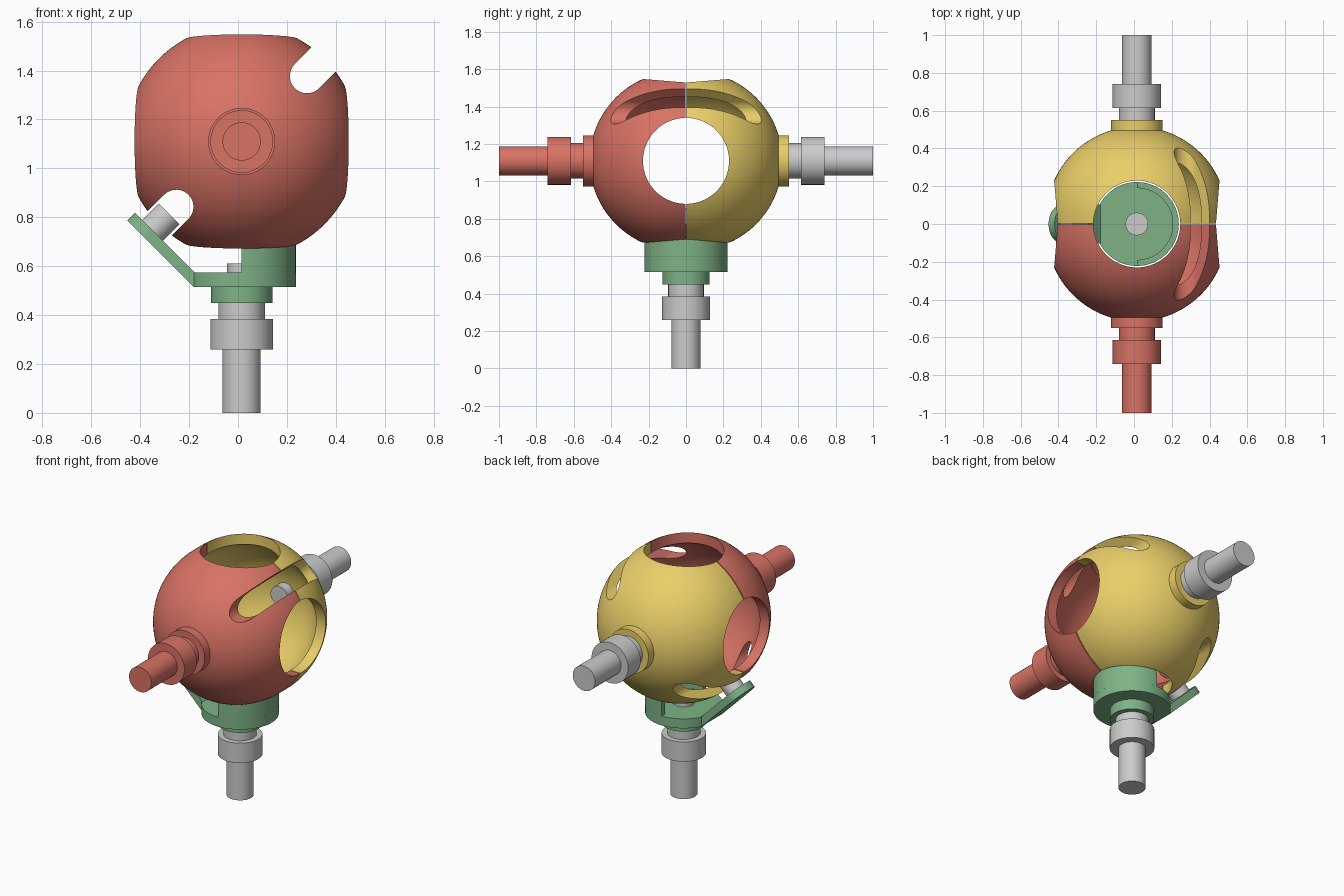
import bpy, bmesh, math
from math import sin, cos, pi, radians
from mathutils import Matrix, Vector

if "Cube" in bpy.data.objects:
    bpy.data.objects.remove(bpy.data.objects["Cube"])

C = Vector((0.015, 0, 1.11))          # centre of the hollow ball
T = Matrix.Translation


def rot(deg, axis):
    return Matrix.Rotation(radians(deg), 4, axis)


def material(name, rgb):
    m = bpy.data.materials.new(name)
    m.diffuse_color = (*rgb, 1)
    m.use_nodes = True
    m.node_tree.nodes["Principled BSDF"].inputs["Base Color"].default_value = m.diffuse_color
    return m


RED = material("red", (0.69, 0.17, 0.13))
YELLOW = material("yellow", (0.82, 0.62, 0.14))
GREEN = material("green", (0.21, 0.45, 0.24))


def finish(name, bm, matrix, mat):
    bmesh.ops.remove_doubles(bm, verts=bm.verts, dist=1e-5)
    bm.transform(matrix)
    bmesh.ops.recalc_face_normals(bm, faces=bm.faces)
    me = bpy.data.meshes.new(name)
    bm.to_mesh(me)
    bm.free()
    ob = bpy.data.objects.new(name, me)
    bpy.context.collection.objects.link(ob)
    if mat:
        me.materials.append(mat)
    return ob


def lathe(name, profile, matrix, mat=None, steps=64):
    """Revolve (radius, height) points around local z."""
    bm = bmesh.new()
    vs = [bm.verts.new((r, 0, z)) for r, z in profile]
    es = [bm.edges.new(p) for p in zip(vs, vs[1:])]
    bmesh.ops.spin(bm, geom=vs + es, cent=(0, 0, 0), axis=(0, 0, 1),
                   angle=2 * pi, steps=steps)
    return finish(name, bm, matrix, mat)


def prism(name, outline, height, matrix, mat=None):
    """Extrude a flat outline along local z."""
    bm = bmesh.new()
    f = bm.faces.new([bm.verts.new((x, y, 0)) for x, y in outline])
    top = bmesh.ops.extrude_face_region(bm, geom=[f])["geom"]
    bmesh.ops.translate(bm, vec=(0, 0, height),
                        verts=[v for v in top if isinstance(v, bmesh.types.BMVert)])
    return finish(name, bm, matrix, mat)


def arc(r, a0, a1, n=24, cx=0.0, cy=0.0):
    return [(cx + r * cos(radians(a0 + (a1 - a0) * i / n)),
             cy + r * sin(radians(a0 + (a1 - a0) * i / n))) for i in range(n + 1)]


# cutters: round holes along x and z, four diagonal slots
rod = [(0, -0.8), (0.23, -0.8), (0.23, 0.8), (0, 0.8)]
cutters = [lathe("cut_hole_z", rod, T(C)),
           lathe("cut_hole_x", rod, T(C) @ rot(90, 'Y'))]
slot = arc(0.07, 90, 270, cx=0.378) + [(0.7, -0.07), (0.7, 0.07)]
for a in (45, 135, 225, 315):
    cutters.append(prism("cut_slot", slot, 1.2,
                         T(C) @ rot(a, 'Y') @ rot(90, 'X') @ T((0, 0, -0.6))))

# half shells, each with a collar at its pole
R, WALL, OFF, COLLAR = 0.479, 0.06, 0.036, 0.137
edge = math.degrees(math.acos(COLLAR / R))
shell = ([(R, 0.003)] + arc(R, 0, edge, 32, cy=OFF)
         + [(COLLAR, 0.55), (0, 0.55)]
         + arc(R - WALL, 90, 0, 36, cy=OFF) + [(R - WALL, 0.003), (R, 0.003)])
shells = [lathe("front_half_shell", shell, T(C) @ rot(90, 'X'), RED, 96),
          lathe("back_half_shell", shell, T(C) @ rot(-90, 'X'), YELLOW, 96)]
for ob in shells:
    for c in cutters:
        mod = ob.modifiers.new("cut", 'BOOLEAN')
        mod.operation, mod.solver, mod.object = 'DIFFERENCE', 'EXACT', c
bpy.context.view_layer.update()
dg = bpy.context.evaluated_depsgraph_get()
cut = [bpy.data.meshes.new_from_object(ob.evaluated_get(dg)) for ob in shells]
for ob, me in zip(shells, cut):
    ob.modifiers.clear()
    ob.data = me
for c in cutters:
    bpy.data.objects.remove(c)

# three identical stepped shafts
shaft = [(0, 0), (0.078, 0), (0.078, 0.26), (0.128, 0.26), (0.128, 0.385),
         (0.095, 0.385), (0.095, 0.45), (0.06, 0.45), (0.06, 0.61), (0, 0.61)]
lathe("front_shaft", shaft, T((C.x, -1, C.z)) @ rot(-90, 'X'), RED)
lathe("back_shaft", shaft, T((C.x, 1, C.z)) @ rot(90, 'X'))
lathe("bottom_shaft", shaft, T((C.x, 0, 0)))

# base: collar, plate with a flat side, half-round wall
RB, FLAT = 0.222, 0.195
a = math.degrees(math.acos(-FLAT / RB))
lathe("base_collar", [(0, 0.45), (0.126, 0.45), (0.126, 0.52), (0, 0.52)],
      T((C.x, 0, 0)), GREEN)
prism("base_plate", arc(RB, -a, a, 64), 0.06, T((C.x, 0, 0.515)), GREEN)
prism("base_wall", arc(RB, -90, 90, 40) + arc(0.19, 90, -90, 40), 0.13,
      T((C.x, 0, 0.57)), GREEN)

# slanted arm with rounded tip, and its pin pointing at the ball centre
tilt = T(C) @ rot(45, 'Y')
prism("arm", arc(0.102, 90, 270) + [(0.283, -0.102), (0.283, 0.102)], 0.045,
      tilt @ T((0, 0, -0.559)), GREEN)
lathe("arm_pin", [(0, -0.53), (0.06, -0.53), (0.06, -0.419), (0, -0.419)], tilt)

# smooth shading with sharp edges
bpy.ops.object.select_all(action='SELECT')
bpy.context.view_layer.objects.active = shells[0]
bpy.ops.object.shade_smooth_by_angle(angle=radians(30))
